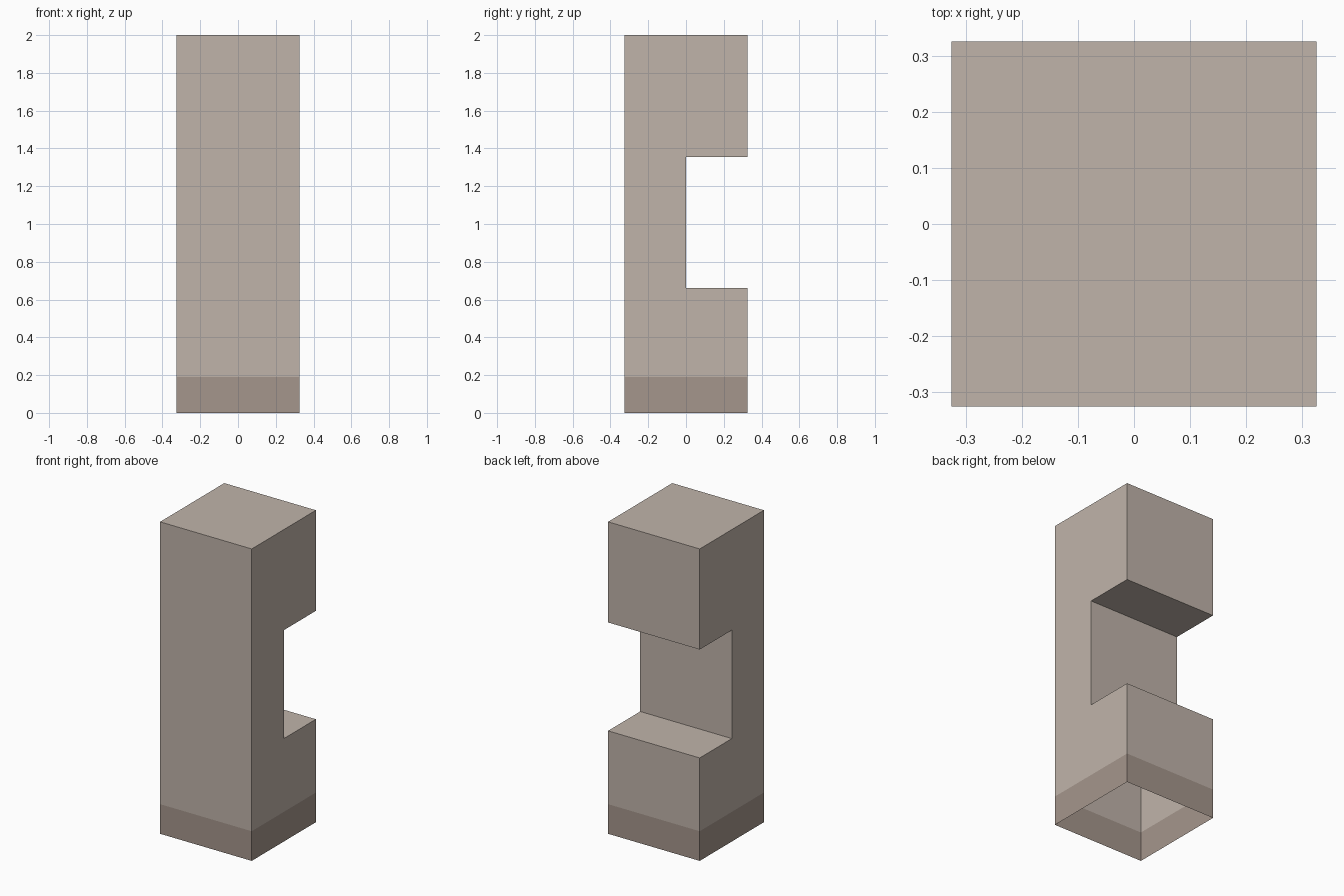
import bpy, bmesh

if "Cube" in bpy.data.objects:
    bpy.data.objects.remove(bpy.data.objects["Cube"])

HALF = 0.325      # half width and depth
BAND = 0.19       # height of the dark base band
NOTCH_LOW, NOTCH_HIGH = 0.66, 1.355


def material(name, rgb):
    def lin(c):
        c /= 255
        return c / 12.92 if c <= 0.04045 else ((c + 0.055) / 1.055) ** 2.4
    mat = bpy.data.materials.new(name)
    mat.diffuse_color = [lin(c) for c in rgb] + [1]
    mat.use_nodes = True
    mat.node_tree.nodes["Principled BSDF"].inputs["Base Color"].default_value = mat.diffuse_color
    return mat


# Side profile (y, z) of the block with its notch at the back
profile = [(-HALF, 0), (HALF, 0), (HALF, NOTCH_LOW), (0, NOTCH_LOW),
           (0, NOTCH_HIGH), (HALF, NOTCH_HIGH), (HALF, 2), (-HALF, 2)]

# Extrude the profile across x
bm = bmesh.new()
side = bm.faces.new([bm.verts.new((-HALF, y, z)) for y, z in profile])
ext = bmesh.ops.extrude_face_region(bm, geom=[side], use_keep_orig=True)
bmesh.ops.translate(bm, vec=(2 * HALF, 0, 0),
                    verts=[g for g in ext["geom"] if isinstance(g, bmesh.types.BMVert)])
bmesh.ops.recalc_face_normals(bm, faces=bm.faces[:])

# The underside is open: the block is a hollow shell
bottom = [f for f in bm.faces if all(v.co.z < 0.001 for v in f.verts)]
bmesh.ops.delete(bm, geom=bottom, context='FACES_ONLY')

# Cut the base band line and colour by height
bmesh.ops.bisect_plane(bm, geom=bm.verts[:] + bm.edges[:] + bm.faces[:],
                       plane_co=(0, 0, BAND), plane_no=(0, 0, 1))
for f in bm.faces:
    f.material_index = 1 if f.calc_center_median().z < BAND else 0

mesh = bpy.data.meshes.new("notched_pillar")
bm.to_mesh(mesh)
bm.free()
mesh.materials.append(material("warm_stone", (192, 180, 170)))
mesh.materials.append(material("dark_stone_base", (165, 150, 140)))
pillar = bpy.data.objects.new("notched_pillar", mesh)
bpy.context.collection.objects.link(pillar)
